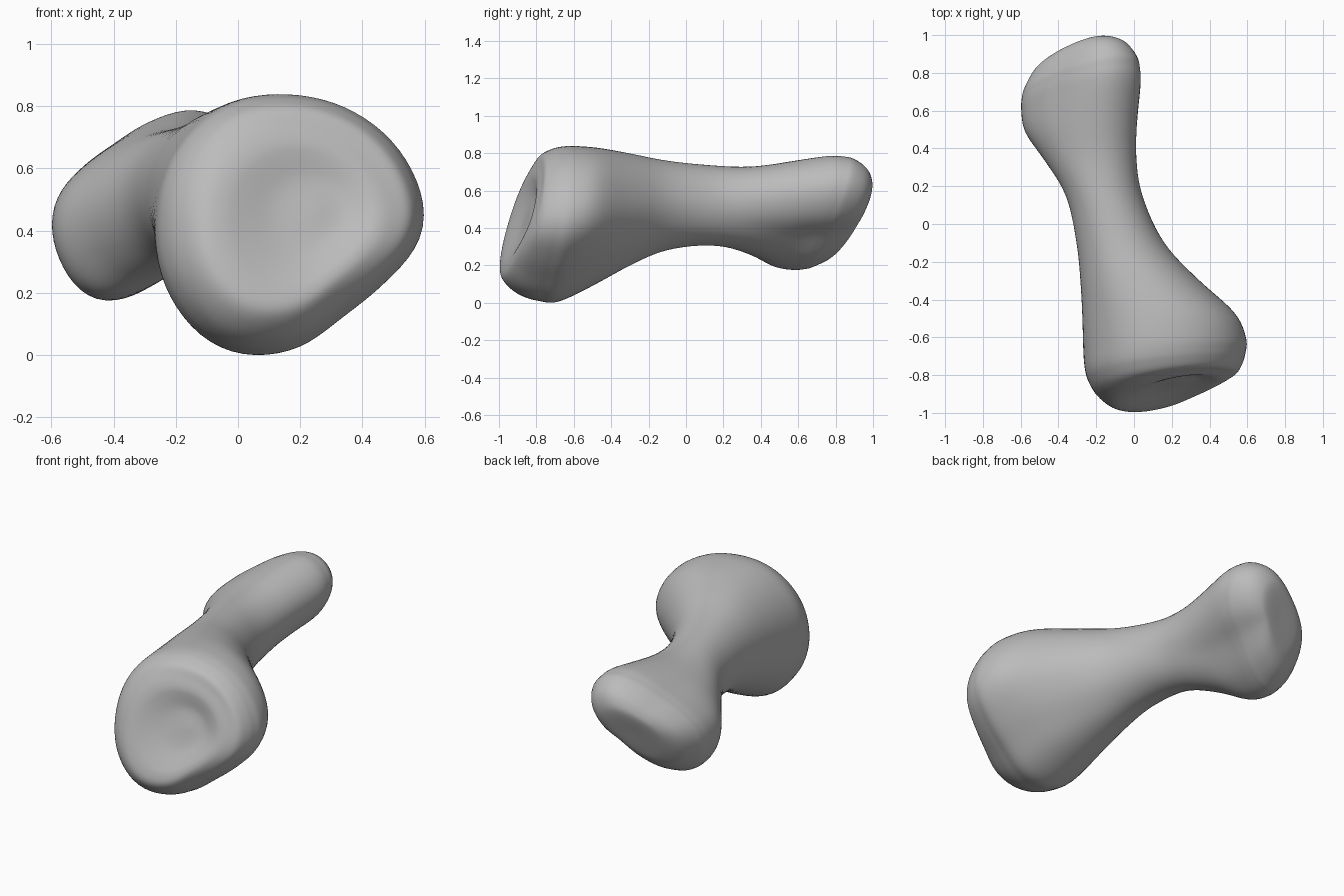
import bpy
import bmesh
from math import cos, sin, tau, radians

cube = bpy.data.objects.get("Cube")
if cube:
    bpy.data.objects.remove(cube, do_unlink=True)

SIDES = 72
STEPS = 6


def spline(a, b, c, d, t):
    """Smooth curve from b to c."""
    return b + 0.5 * t * (c - a + t * (2 * a - 5 * b + 4 * c - d + t * (3 * (b - c) + d - a)))


def outline(radii):
    """Closed smooth outline from evenly spaced radii, fitted to a unit box."""
    n = len(radii)
    pts = []
    for i in range(SIDES):
        k, t = divmod(i * n / SIDES, 1)
        r = spline(*(radii[(int(k) + j) % n] for j in (-1, 0, 1, 2)), t)
        pts.append((r * cos(tau * i / SIDES), r * sin(tau * i / SIDES)))
    xs, zs = zip(*pts)

    def fit(v, vs):
        return (2 * v - min(vs) - max(vs)) / (max(vs) - min(vs))
    return [(fit(x, xs), fit(z, zs)) for x, z in pts]


# Cross-sections of the two knuckles and the shaft
front = outline([43, 43, 42, 42, 44, 44, 43, 44, 44, 39, 33, 35])
back = outline([28, 36, 35, 27, 23, 25, 31, 34, 35, 26, 20, 20])
shaft = outline([1] * 12)

# Stations: y, x min, x max, z min, z max, tilt, section mix (1 front, -1 back)
shaft_rows = [
    (-.64, -.27, .60, .00, .84, .3, 1),
    (-.48, -.275, .54, .09, .83, .1, .9),
    (-.30, -.285, .35, .195, .80, 0, .6),
    (-.10, -.305, .16, .28, .76, 0, .25),
    (.15, -.36, .045, .305, .735, 0, 0),
    (.35, -.48, .02, .25, .737, .1, -.4),
    (.52, -.58, .025, .185, .765, .3, -.8),
    (.67, -.60, .04, .17, .79, .5, -1),
]


def cap(row, centre, profile):
    """Shrink an end section towards a centre, growing rounder on the way."""
    _, *box, _, mix = row
    mids = (centre[0], centre[0], centre[1], centre[1])
    return [(y, *(m + s * (e - m) for e, m in zip(box, mids)), tilt, mix * min(1, s + .3))
            for s, y, tilt in profile]


# Dished front end and gently domed back end
front_cap = cap(shaft_rows[0], (.25, .47),
                [(.985, -.725, .42), (.95, -.78, .52), (.87, -.84, .65), (.72, -.88, .95),
                 (.58, -.885, 1), (.45, -.87, 1), (.25, -.842, 1), (.02, -.835, 1)])
back_cap = cap(shaft_rows[-1], (-.28, .48),
               [(.985, .74, .55), (.95, .785, .6), (.8, .865, .62), (.6, .91, .7),
                (.4, .925, .78), (.02, .925, .8)])
rows = front_cap[::-1] + shaft_rows + back_cap


def ring(row):
    """Points of one tilted cross-section."""
    y, x0, x1, z0, z1, tilt, mix = row
    end, w = (front, mix) if mix > 0 else (back, -mix)
    w = min(w, 1)
    lean = (.22, .30) if mix > 0 else (.30, .50)
    pts = []
    for (ex, ez), (sx, sz) in zip(end, shaft):
        dx = (x1 - x0) / 2 * (sx + w * (ex - sx))
        dz = (z1 - z0) / 2 * (sz + w * (ez - sz))
        pts.append(((x0 + x1) / 2 + dx, y + tilt * (lean[0] * dx + lean[1] * dz),
                    (z0 + z1) / 2 + dz))
    return pts


# Interpolate the stations into closely spaced rings
rings = []
padded = [rows[0]] + rows + [rows[-1]]
for quad in zip(padded, padded[1:], padded[2:], padded[3:]):
    for k in range(STEPS):
        rings.append(ring([spline(*v, k / STEPS) for v in zip(*quad)]))
rings.append(ring(rows[-1]))

# Skin the rings into one closed surface
bm = bmesh.new()
loops = [[bm.verts.new(p) for p in pts] for pts in rings]
for a, b in zip(loops, loops[1:]):
    for i in range(SIDES):
        j = (i + 1) % SIDES
        bm.faces.new((a[i], a[j], b[j], b[i]))
bm.faces.new(loops[0])
bm.faces.new(loops[-1])
bmesh.ops.recalc_face_normals(bm, faces=bm.faces)

# Soften the skin slightly
for _ in range(6):
    bmesh.ops.smooth_vert(bm, verts=bm.verts, factor=.5,
                          use_axis_x=True, use_axis_y=True, use_axis_z=True)

mesh = bpy.data.meshes.new("bone")
bm.to_mesh(mesh)
bm.free()
bone = bpy.data.objects.new("bone", mesh)
bpy.context.collection.objects.link(bone)

# Plain grey colour
grey = bpy.data.materials.new("bone_grey")
grey.use_nodes = True
grey.diffuse_color = (.5, .5, .5, 1)
grey.node_tree.nodes["Principled BSDF"].inputs["Base Color"].default_value = (.5, .5, .5, 1)
mesh.materials.append(grey)

# Smooth shading
bpy.context.view_layer.objects.active = bone
bone.select_set(True)
bpy.ops.object.shade_smooth_by_angle(angle=radians(60))
